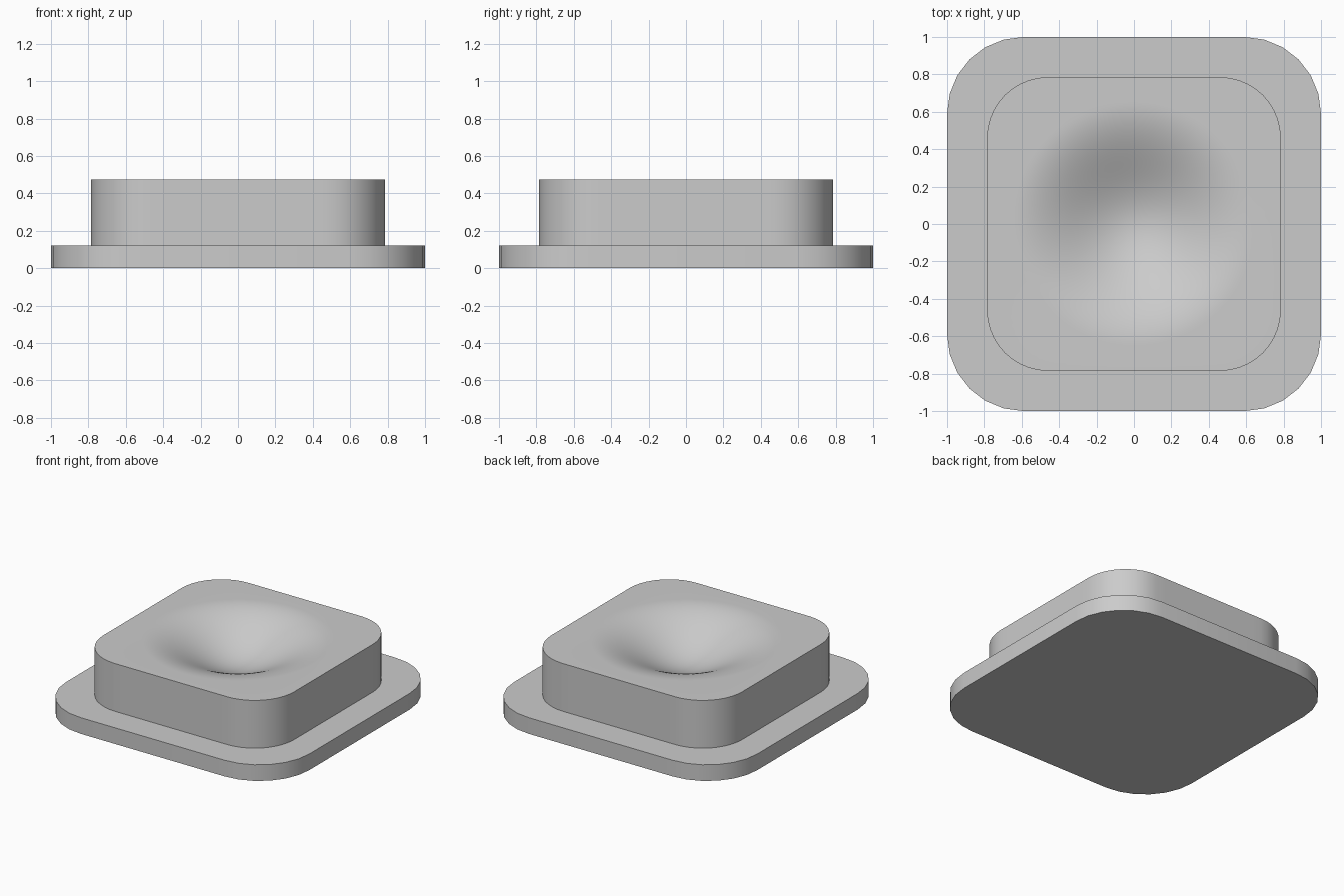
import bpy
import bmesh
from math import cos, sin, pi, atan2, radians

cube = bpy.data.objects.get("Cube")
if cube:
    bpy.data.objects.remove(cube, do_unlink=True)

# Single grey material
GREY = (0.6, 0.6, 0.6, 1)
grey = bpy.data.materials.new("plain grey")
grey.use_nodes = True
grey.diffuse_color = GREY
grey.node_tree.nodes["Principled BSDF"].inputs["Base Color"].default_value = GREY


def rounded_square(half, radius, corner_steps, side_steps):
    """Counter-clockwise outline with round corners and subdivided sides."""
    inner = half - radius
    points = []
    for quarter in range(4):
        c, s = round(cos(quarter * pi / 2)), round(sin(quarter * pi / 2))
        local = [(half, -inner + 2 * inner * i / side_steps) for i in range(side_steps)]
        for i in range(corner_steps):
            a = pi / 2 * i / corner_steps
            local.append((inner + radius * cos(a), inner + radius * sin(a)))
        points += [(x * c - y * s, x * s + y * c) for x, y in local]
    return points


def add_ring(bm, points, z):
    return [bm.verts.new((x, y, z)) for x, y in points]


def bridge(bm, lower, upper):
    n = len(lower)
    for i in range(n):
        j = (i + 1) % n
        bm.faces.new((lower[i], lower[j], upper[j], upper[i]))


def finish(bm, name):
    mesh = bpy.data.meshes.new(name)
    bm.to_mesh(mesh)
    bm.free()
    obj = bpy.data.objects.new(name, mesh)
    bpy.context.collection.objects.link(obj)
    mesh.materials.append(grey)
    bpy.ops.object.select_all(action="DESELECT")
    obj.select_set(True)
    bpy.context.view_layer.objects.active = obj
    bpy.ops.object.shade_smooth_by_angle(angle=radians(30))
    return obj


# Base plate: thin slab with coarse round corners
BASE_TOP = 0.12
bm = bmesh.new()
outline = rounded_square(1.0, 0.41, 6, 1)
bottom = add_ring(bm, outline, 0)
top = add_ring(bm, outline, BASE_TOP)
bridge(bm, bottom, top)
bm.faces.new(bottom[::-1])
bm.faces.new(top)
finish(bm, "base_plate")

# Raised block with a smooth round dish sunk into its top
BLOCK_TOP, DISH_RADIUS, DISH_DEPTH, DISH_RINGS = 0.475, 0.65, 0.2, 28
bm = bmesh.new()
outline = rounded_square(0.785, 0.325, 10, 12)
bottom = add_ring(bm, outline, BASE_TOP - 0.01)
previous = add_ring(bm, outline, BLOCK_TOP)
bm.faces.new(bottom[::-1])
bridge(bm, bottom, previous)
angles = [atan2(y, x) for x, y in outline]
for k in range(DISH_RINGS, 0, -1):
    t = k / DISH_RINGS
    r = DISH_RADIUS * t
    z = BLOCK_TOP - DISH_DEPTH * (1 + cos(pi * t)) / 2
    ring = add_ring(bm, [(r * cos(a), r * sin(a)) for a in angles], z)
    bridge(bm, previous, ring)
    previous = ring
centre = bm.verts.new((0, 0, BLOCK_TOP - DISH_DEPTH))
for i, v in enumerate(previous):
    bm.faces.new((v, previous[(i + 1) % len(previous)], centre))
finish(bm, "dished_block")
